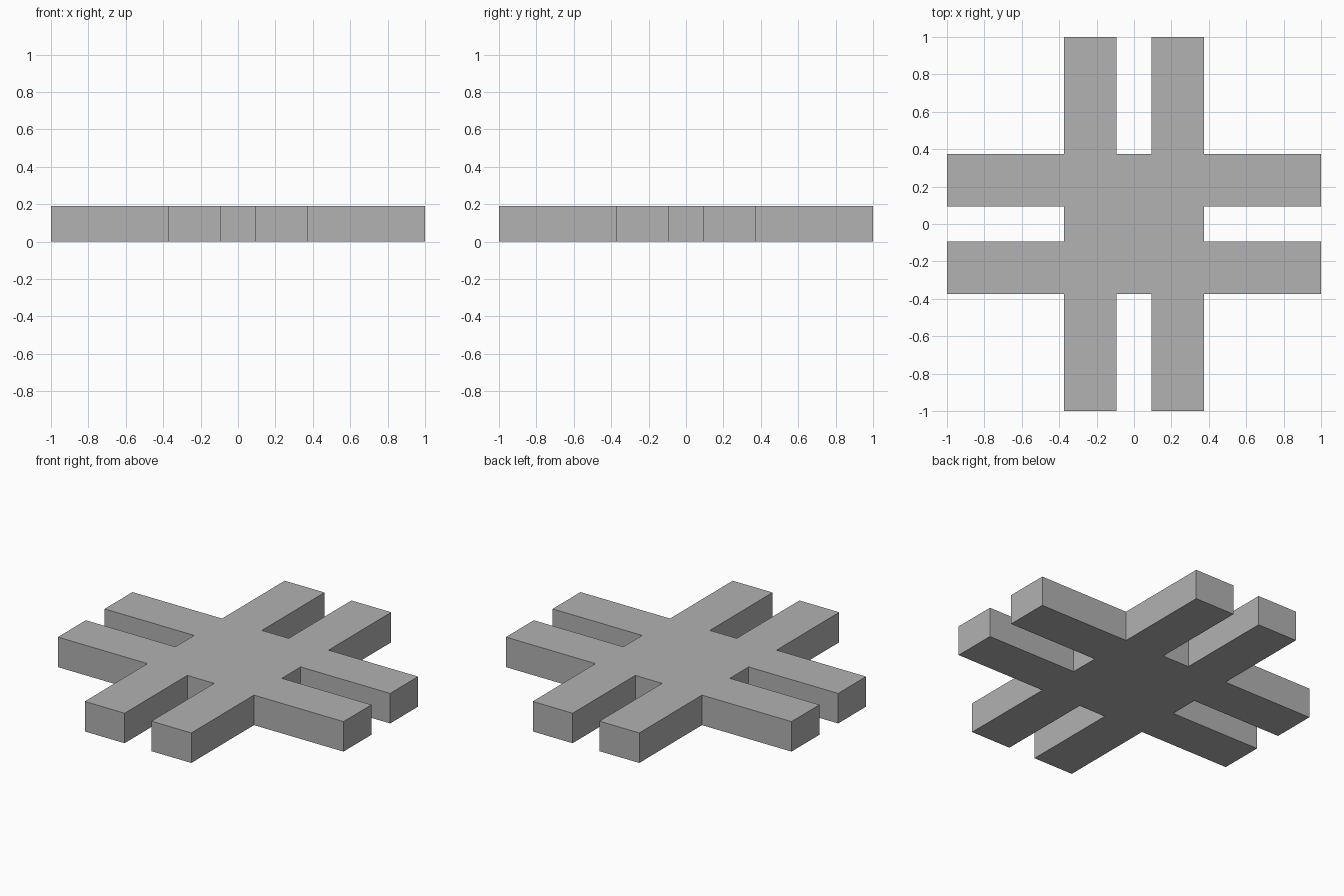
import bpy, bmesh
from math import radians
from mathutils import Matrix, Vector

cube = bpy.data.objects.get("Cube")
if cube:
    bpy.data.objects.remove(cube, do_unlink=True)

INNER, OUTER, REACH, HEIGHT = 0.094, 0.373, 1.0, 0.19

# Plain grey material
grey = bpy.data.materials.new("plain_grey")
grey.use_nodes = True
colour = (0.445, 0.445, 0.445, 1)
grey.diffuse_color = colour
grey.node_tree.nodes["Principled BSDF"].inputs["Base Color"].default_value = colour

# One side of the outline: a pair of prongs with a slot between them
side = [(OUTER, -OUTER), (REACH, -OUTER), (REACH, -INNER), (OUTER, -INNER),
        (OUTER, INNER), (REACH, INNER), (REACH, OUTER)]

# Repeat the side around the centre and extrude the closed outline
bm = bmesh.new()
verts = []
for quarter in range(4):
    turn = Matrix.Rotation(radians(90 * quarter), 3, "Z")
    verts += [bm.verts.new(turn @ Vector((x, y, 0))) for x, y in side]
base = bm.faces.new(verts)
result = bmesh.ops.extrude_face_region(bm, geom=[base], use_keep_orig=True)
top = [v for v in result["geom"] if isinstance(v, bmesh.types.BMVert)]
bmesh.ops.translate(bm, verts=top, vec=(0, 0, HEIGHT))
bmesh.ops.recalc_face_normals(bm, faces=bm.faces[:])

mesh = bpy.data.meshes.new("crossed_bars")
bm.to_mesh(mesh)
bm.free()
mesh.materials.append(grey)
bpy.context.collection.objects.link(bpy.data.objects.new("crossed_bars", mesh))
